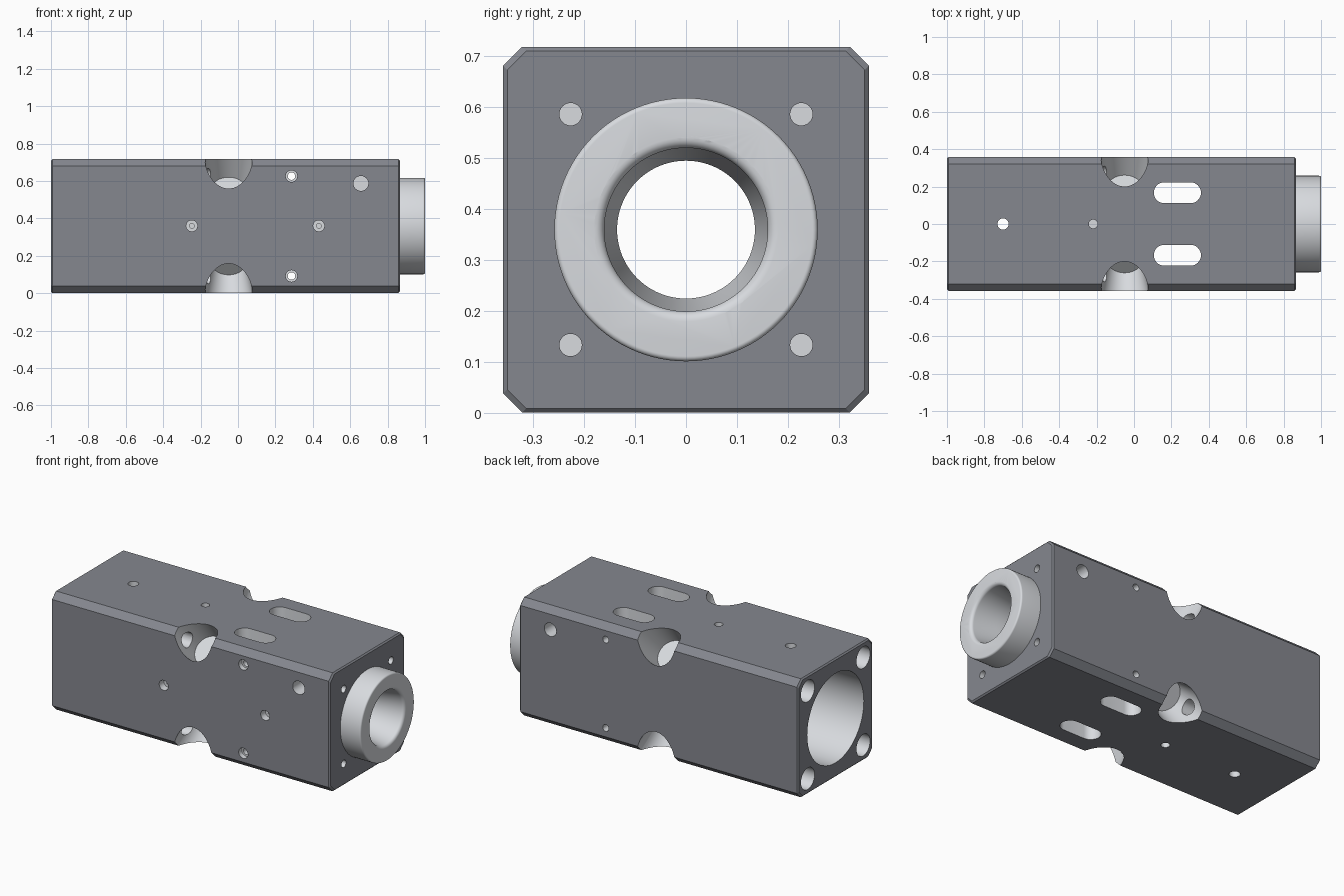
import bpy, bmesh, math
from mathutils import Vector

if "Cube" in bpy.data.objects:
    bpy.data.objects.remove(bpy.data.objects["Cube"])

CZ = 0.359          # height of the main axis
H = 0.358           # half width of the square block


def material(name, rgb):
    m = bpy.data.materials.new(name)
    m.diffuse_color = (*rgb, 1)
    m.use_nodes = True
    m.node_tree.nodes["Principled BSDF"].inputs["Base Color"].default_value = m.diffuse_color
    return m


DARK = material("dark_finish", (.235, .245, .275))
BARE = material("bare_metal", (.69, .71, .74))


def loft(name, rings, mat=BARE):
    """Skin a list of equal-length closed rings and cap both ends."""
    bm = bmesh.new()
    vs = [[bm.verts.new(p) for p in ring] for ring in rings]
    n = len(vs[0])
    for a, b in zip(vs, vs[1:]):
        for i in range(n):
            j = (i + 1) % n
            bm.faces.new((a[i], a[j], b[j], b[i]))
    bm.faces.new(vs[0])
    bm.faces.new(vs[-1])
    bmesh.ops.recalc_face_normals(bm, faces=bm.faces)
    me = bpy.data.meshes.new(name)
    bm.to_mesh(me)
    bm.free()
    me.materials.append(mat)
    ob = bpy.data.objects.new(name, me)
    bpy.context.collection.objects.link(ob)
    return ob


def turned(name, profile, origin, direction, n=32):
    """Turned solid: profile is (distance along axis, radius)."""
    q = Vector(direction).to_track_quat('Z', 'Y')
    o = Vector(origin)
    return loft(name, [[o + q @ Vector((r * math.cos(2 * math.pi * i / n),
                                        r * math.sin(2 * math.pi * i / n), d))
                        for i in range(n)] for d, r in profile])


def boolean(target, tool, op='DIFFERENCE'):
    """Apply a boolean; the new surfaces keep the tool's material."""
    tool.hide_render = True
    m = target.modifiers.new(op, 'BOOLEAN')
    m.object, m.operation, m.solver = tool, op, 'EXACT'
    m.material_mode = 'TRANSFER'
    bpy.context.view_layer.objects.active = target
    bpy.ops.object.modifier_apply(modifier=m.name)
    bpy.data.objects.remove(tool)


def octagon(x, h, c):
    k = h - c
    return [(x, y, CZ + z) for y, z in ((-k, -h), (k, -h), (h, -k), (h, k),
                                        (k, h), (-k, h), (-h, k), (-h, -k))]


def arc(cx, cr, rad, a0, a1, n=6):
    """Rounded profile corner, angles in degrees."""
    return [(cx + rad * math.cos(math.radians(a0 + (a1 - a0) * i / n)),
             cr + rad * math.sin(math.radians(a0 + (a1 - a0) * i / n))) for i in range(n + 1)]


# Block with chamfered long edges and softened ends
E = 0.008
housing = loft("housing", [octagon(-1, H - E, 0.037), octagon(-1 + E, H, 0.037),
                           octagon(0.865 - E, H, 0.037), octagon(0.865, H - E, 0.037)], DARK)

# Round collar on the right end
boolean(housing, turned("collar", [(0.8, .258)] + arc(0.99, .248, .01, 90, 0),
                        (0, 0, CZ), (1, 0, 0), 96), 'UNION')

cutters = []


def drill(profile, origin, direction, n=32):
    cutters.append(turned("cutter", profile, origin, direction, n))


# Main bore: wide chamber, narrow throat, flared and rounded mouth
drill([(-1.1, .27), (0.6, .27), (0.6, .135), (0.85, .135)] + arc(0.98, .18, .02, 260, 360)
      + [(1.05, .2)], (0, 0, CZ), (1, 0, 0), 96)

for sy in (-1, 1):
    for sz in (-1, 1):
        # Tapered pockets across the long edges
        drill([(0.277, .092), (0.6, .145)], (-0.05, 0, CZ), (0, sy, sz), 64)
        # Deep stepped corner holes from the left end into the pockets
        drill([(-1.1, .065), (-0.3, .065), (-0.3, .044), (-0.05, .044)],
              (0, sy * .265, CZ + sz * .265), (1, 0, 0))
        # Blind screw holes around the collar
        drill([(0.715, .022), (0.9, .022)], (0, sy * .226, CZ + sz * .226), (1, 0, 0))
    # Upper side holes near the collar
    drill([(-0.05, .04), (0.12, .04)], (0.657, sy * H, 0.587), (0, -sy, 0))
    # Cross pins, counterbored on the front
    drill([(-0.05, .031), (0.03, .031), (0.03, .02), (0.8, .02)],
          (0.286, -H, CZ + sy * .267), (0, 1, 0))
    # Holes on the centre line of top and bottom
    top = CZ + sy * H
    drill([(-0.05, .03), (0.2, .03)], (-0.7, 0, top), (0, 0, -sy))
    drill([(-0.05, .024), (0.06, .024)], (-0.218, 0, top), (0, 0, -sy))
    # Rounded slots running right through
    r, outline = 0.056, []
    for i in range(34):
        a = math.pi * (i if i < 17 else i - 1) / 16 - math.pi / 2
        outline.append(((0.302 if i < 17 else 0.162) + r * math.cos(a),
                        sy * .167 + r * math.sin(a)))
    cutters.append(loft("cutter", [[(x, y, z) for x, y in outline] for z in (-.1, .85)]))

# Stepped blind holes on the front
for x in (-0.247, 0.432):
    drill([(-0.05, .03), (0.045, .03), (0.045, .013), (0.07, .013)], (x, -H, 0.36), (0, 1, 0))

for c in cutters:
    boolean(housing, c)

# Smooth the round walls, keep the edges crisp
bpy.ops.object.select_all(action='DESELECT')
housing.select_set(True)
bpy.context.view_layer.objects.active = housing
bpy.ops.object.shade_smooth_by_angle(angle=math.radians(25))
